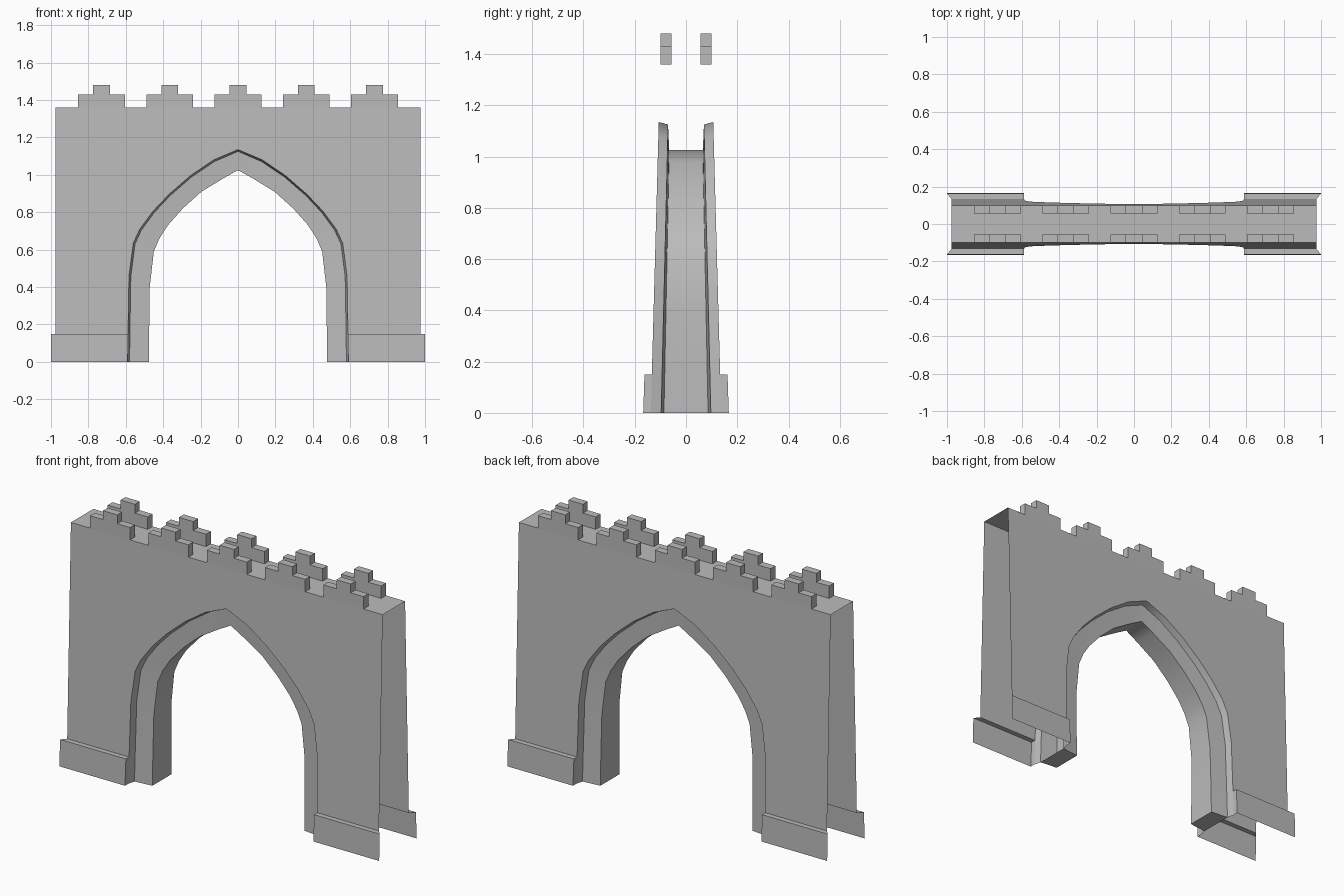
import bpy, math

if "Cube" in bpy.data.objects:
    bpy.data.objects.remove(bpy.data.objects["Cube"])

stone = bpy.data.materials.new("grey_stone")
stone.diffuse_color = (0.5, 0.5, 0.5, 1)
stone.use_nodes = True
stone.node_tree.nodes["Principled BSDF"].inputs["Base Color"].default_value = stone.diffuse_color


def make(name, faces, axes, smooth=False):
    """Build an object from lists of corner points, mirrored on the given axes."""
    verts, index, polys = [], {}, []
    for face in faces:
        poly = []
        for p in face:
            key = tuple(round(c, 5) for c in p)
            if key not in index:
                index[key] = len(verts)
                verts.append(key)
            poly.append(index[key])
        polys.append(poly)
    mesh = bpy.data.meshes.new(name)
    mesh.from_pydata(verts, [], polys)
    mesh.materials.append(stone)
    ob = bpy.data.objects.new(name, mesh)
    bpy.context.collection.objects.link(ob)
    if smooth:
        bpy.ops.object.select_all(action='DESELECT')
        ob.select_set(True)
        bpy.context.view_layer.objects.active = ob
        bpy.ops.object.shade_smooth_by_angle(angle=math.radians(35))
    mirror = ob.modifiers.new("mirror", 'MIRROR')
    mirror.use_axis = axes
    mirror.merge_threshold = 0.0005
    return ob


TOP, END, BASE = 1.36, 0.975, 0.15


def wall_y(z):
    # the wall leans inwards as it rises
    return -(0.1375 - 0.0275 * z)


# Right half of the pointed arch: outer edge and inner edge (x, z)
outer = [(.59, 0), (.588, BASE), (.583, .46), (.56, .635), (.525, .71), (.455, .805),
         (.37, .895), (.255, .995), (.13, 1.08), (0, 1.135)]
inner = [(.475, 0), (.475, BASE), (.472, .40), (.45, .59), (.42, .66), (.375, .73),
         (.295, .82), (.195, .91), (.08, .98), (0, 1.025)]
mid = [(a[0] + (b[0] - a[0]) * .09, a[1] + (b[1] - a[1]) * .09)
       for a, b in zip(outer, inner)]

# Wall: a quarter, open at the ends
front = [(END, BASE), (END, TOP), (0, TOP)] + outer[:0:-1]
wt = wall_y(TOP)
make("wall", [
    [(x, wall_y(z), z) for x, z in front],
    [(0, wt, TOP), (END, wt, TOP), (END, 0, TOP), (0, 0, TOP)],
], (True, True, False))

# Arch: reveal, recessed rib face and soffit
rows = [
    [(x, wall_y(z), z) for x, z in outer],
    [(x, -(.097 - .024 * z), z) for x, z in mid],
    [(x, -(.086 - .02 * z), z) for x, z in inner],
    [(x, 0, z) for x, z in inner],
]
arch = []
for a, b in zip(rows, rows[1:]):
    for i in range(len(a) - 1):
        arch.append([b[i], a[i], a[i + 1], b[i + 1]])
# foot underside
arch.append([rows[2][0], rows[3][0], (mid[0][0], 0, 0), rows[1][0]])
make("arch", arch, (True, True, False), smooth=True)

# Plinths at the foot of each pier, open at the outer end
x0, x1, y0, y1 = .59, 1.0, -.167, -.162
w0, w1 = wall_y(0), wall_y(BASE)
make("plinth", [
    [(x0, y0, 0), (x1, y0, 0), (x1, y1, BASE), (.588, y1, BASE)],
    [(.588, y1, BASE), (x1, y1, BASE), (END, w1, BASE), (.588, w1, BASE)],
    [(x0, w0, 0), (x0, y0, 0), (.588, y1, BASE), (.588, w1, BASE)],
], (True, True, False))

# Stepped battlements: five along each parapet
step = [(.125, TOP), (.125, 1.43), (.045, 1.43), (.045, 1.48),
        (-.045, 1.48), (-.045, 1.43), (-.125, 1.43), (-.125, TOP)]
yf, yb = wt, -.057
battlements = []
for k in range(-2, 3):
    pts = [(x + k * .365, z) for x, z in step]
    battlements.append([(x, yf, z) for x, z in pts])
    battlements.append([(x, yb, z) for x, z in reversed(pts)])
    for (xa, za), (xb, zb) in zip(pts, pts[1:]):
        battlements.append([(xa, yf, za), (xa, yb, za), (xb, yb, zb), (xb, yf, zb)])
make("battlements", battlements, (False, True, False))
